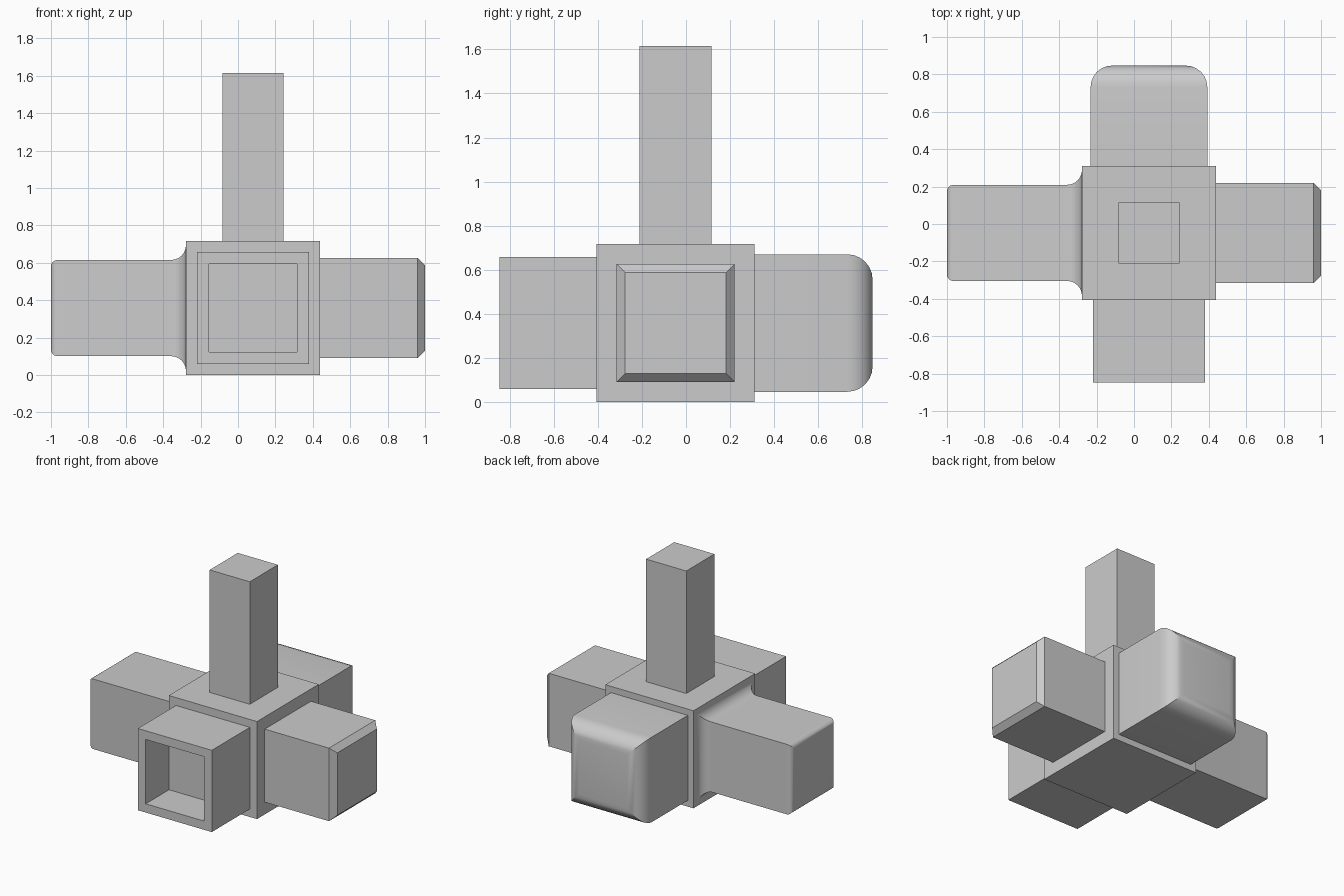
import bpy, bmesh
from math import sin, cos, pi
from mathutils import Vector

if "Cube" in bpy.data.objects:
    bpy.data.objects.remove(bpy.data.objects["Cube"])

HALF = 0.358                              # half size of the central cube
CENTER = Vector((0.08, -0.0475, HALF))


def fillet(h, r, n=6):
    """Concave flare from the cube face onto an arm of half width h."""
    return [(r * (1 - cos(a)), h + r * (1 - sin(a))) for a in (i * pi / 2 / n for i in range(n + 1))]


def rounded_end(length, h, r, n=6):
    """Convex rounding at the tip of an arm."""
    return [(length - r + r * sin(a), h - r + r * cos(a)) for a in (i * pi / 2 / n for i in range(n + 1))]


# Each arm: face direction -> rings of (distance from face, half width)
left_len = 1.0 - HALF + CENTER.x
right_len = 1.0 - HALF - CENTER.x
front_len = 0.847 - HALF + CENTER.y
back_len = 0.847 - HALF - CENTER.y
arms = {
    (0, 0, 1): [(0, 0.163), (1.615 - 2 * HALF, 0.163)],
    (1, 0, 0): [(0, 0.268), (right_len - 0.04, 0.268), (right_len, 0.229)],
    (-1, 0, 0): fillet(0.257, 0.08) + rounded_end(left_len, 0.257, 0.035),
    (0, -1, 0): [(0, 0.30), (front_len, 0.30), (front_len, 0.236), (front_len - 0.27, 0.236)],
    (0, 1, 0): [(0, 0.312)] + rounded_end(back_len, 0.312, 0.115),
}

# Central cube
bm = bmesh.new()
bmesh.ops.create_cube(bm, size=2 * HALF)
bm.normal_update()
faces = {tuple(round(c) for c in f.normal): f for f in bm.faces}

# Grow every arm out of its cube face, ring by ring
for direction, rings in arms.items():
    n, face = Vector(direction), faces[direction]
    for dist, half in rings:
        face = bmesh.ops.extrude_discrete_faces(bm, faces=[face])["faces"][0]
        for v in face.verts:
            side = v.co - n * v.co.dot(n)
            side = Vector([(c > 1e-5) - (c < -1e-5) for c in side])
            v.co = n * (HALF + dist) + side * half

bmesh.ops.translate(bm, verts=bm.verts, vec=CENTER)
bmesh.ops.recalc_face_normals(bm, faces=bm.faces)
mesh = bpy.data.meshes.new("cube_with_arms")
bm.to_mesh(mesh)
bm.free()
obj = bpy.data.objects.new("cube_with_arms", mesh)
bpy.context.collection.objects.link(obj)

# Smooth the rounded parts, keep hard edges sharp
bpy.context.view_layer.objects.active = obj
obj.select_set(True)
bpy.ops.object.shade_smooth_by_angle(angle=pi / 6)
